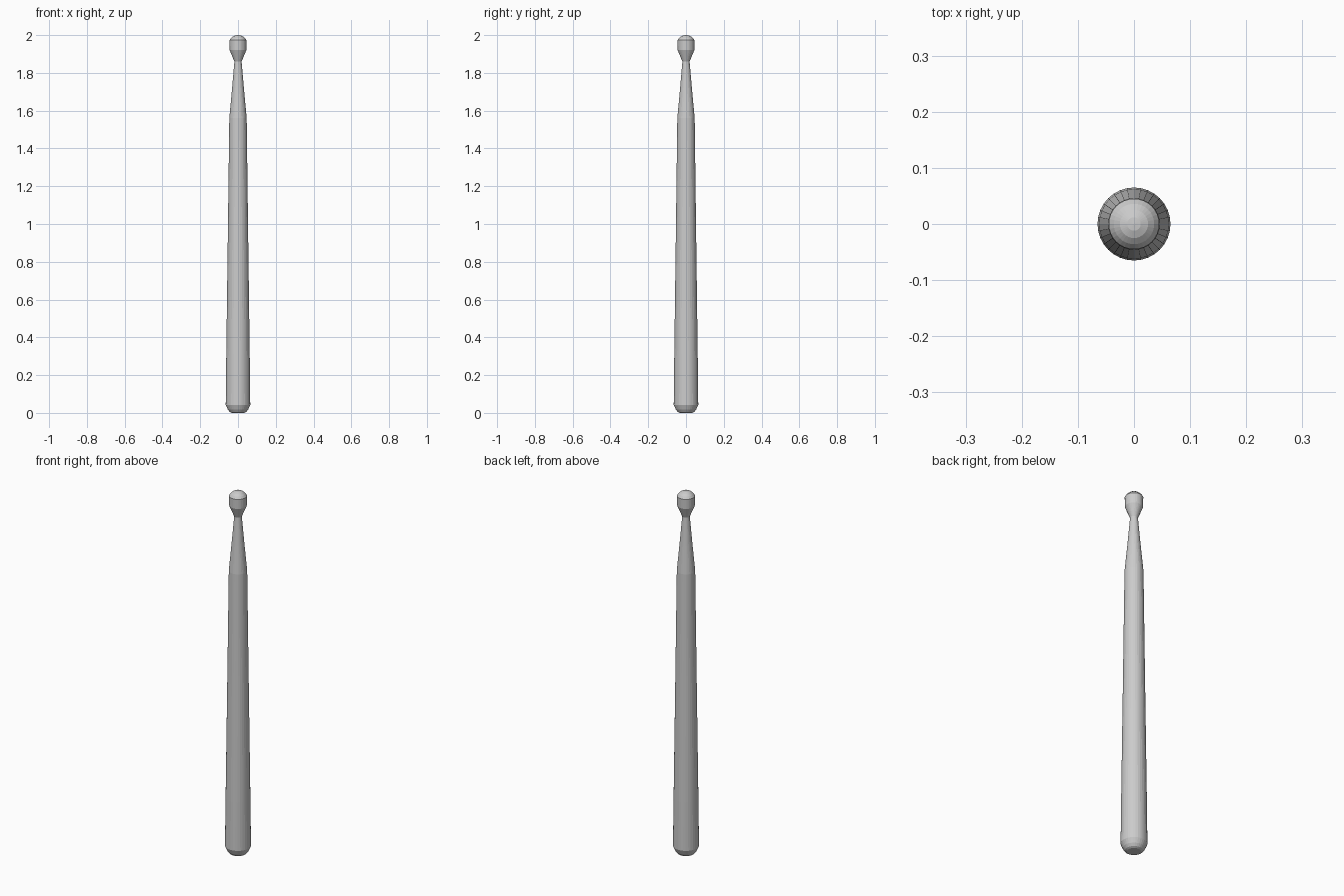
import bpy, bmesh, math

if "Cube" in bpy.data.objects:
    bpy.data.objects.remove(bpy.data.objects["Cube"])

SIDES = 32

# Stick profile from butt to tip: (radius, height)
profile = [
    (0.034, 0.0), (0.044, 0.005), (0.054, 0.018), (0.065, 0.043),   # rounded butt
    (0.062, 0.31), (0.053, 1.0), (0.046, 1.56),                     # tapering shaft
    (0.032, 1.71), (0.019, 1.86),                                   # shoulder and neck
    (0.044, 1.92), (0.045, 1.973),                                  # bead
    (0.036, 1.985), (0.025, 1.994), (0.012, 1.999),                 # domed tip
]

bm = bmesh.new()
rings = []
for r, z in profile:
    rings.append([bm.verts.new((r * math.cos(2 * math.pi * i / SIDES),
                                r * math.sin(2 * math.pi * i / SIDES), z))
                  for i in range(SIDES)])

# Walls between neighbouring rings
for low, high in zip(rings, rings[1:]):
    for i in range(SIDES):
        j = (i + 1) % SIDES
        bm.faces.new((low[i], low[j], high[j], high[i]))

# Closed butt and tip
bm.faces.new(list(reversed(rings[0])))
apex = bm.verts.new((0, 0, 2.0))
for i in range(SIDES):
    bm.faces.new((rings[-1][i], rings[-1][(i + 1) % SIDES], apex))

mesh = bpy.data.meshes.new("drumstick")
bm.to_mesh(mesh)
bm.free()
stick = bpy.data.objects.new("drumstick", mesh)
bpy.context.collection.objects.link(stick)
